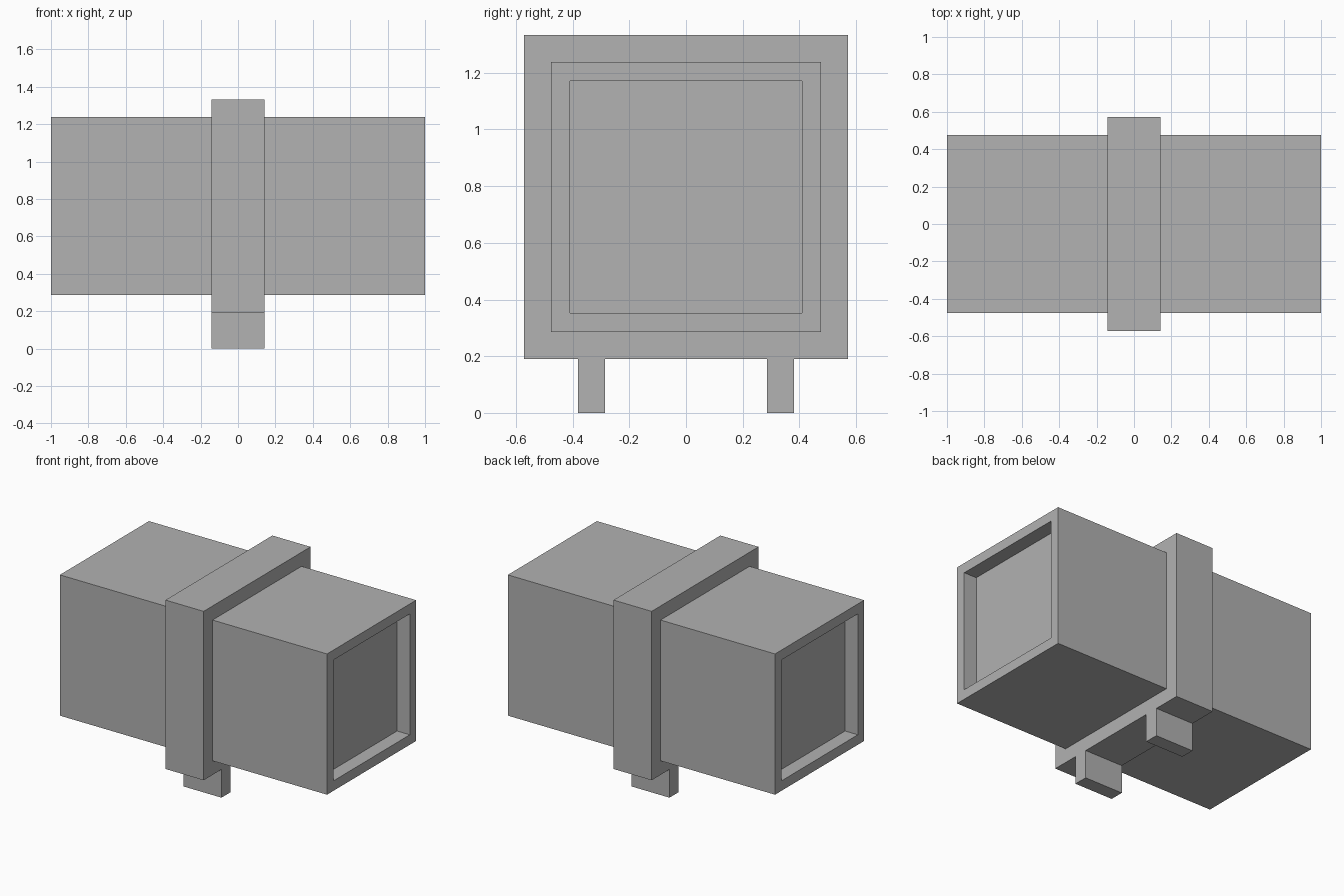
import bpy
import bmesh
from mathutils import Vector

if "Cube" in bpy.data.objects:
    bpy.data.objects.remove(bpy.data.objects["Cube"], do_unlink=True)

U = 2 / 21          # module: the body is 21 modules long
AXIS_Z = 8 * U      # height of the body's centre line

grey = bpy.data.materials.new("light_grey")
grey.use_nodes = True
colour = (0.445, 0.445, 0.445, 1)
grey.diffuse_color = colour
grey.node_tree.nodes["Principled BSDF"].inputs["Base Color"].default_value = colour


def block(name, centre, size, recess=None):
    """Box of the given size, with optional recessed panels on both x ends."""
    bm = bmesh.new()
    bmesh.ops.create_cube(bm, size=1)
    bmesh.ops.scale(bm, vec=size, verts=bm.verts)
    if recess:
        bm.normal_update()
        for end in [f for f in bm.faces if abs(f.normal.x) > 0.9]:
            inward = -end.normal.copy()
            bmesh.ops.inset_region(bm, faces=[end], thickness=recess)
            # Second ring forms the walls of the recess
            bmesh.ops.inset_region(bm, faces=[end], thickness=0)
            bmesh.ops.translate(bm, vec=inward * recess, verts=end.verts)
    bmesh.ops.recalc_face_normals(bm, faces=bm.faces)
    mesh = bpy.data.meshes.new(name)
    bm.to_mesh(mesh)
    bm.free()
    mesh.materials.append(grey)
    obj = bpy.data.objects.new(name, mesh)
    obj.location = Vector(centre)
    bpy.context.collection.objects.link(obj)
    return obj


# Square body with a shallow recess at each end
block("body", (0, 0, AXIS_Z), (21 * U, 10 * U, 10 * U), recess=U)

# Raised band around the middle
block("middle_band", (0, 0, AXIS_Z), (3 * U, 12 * U, 12 * U))

# Two feet below the band
for name, side in (("front_foot", -1), ("back_foot", 1)):
    block(name, (0, side * 3.5 * U, U), (3 * U, U, 2 * U))
